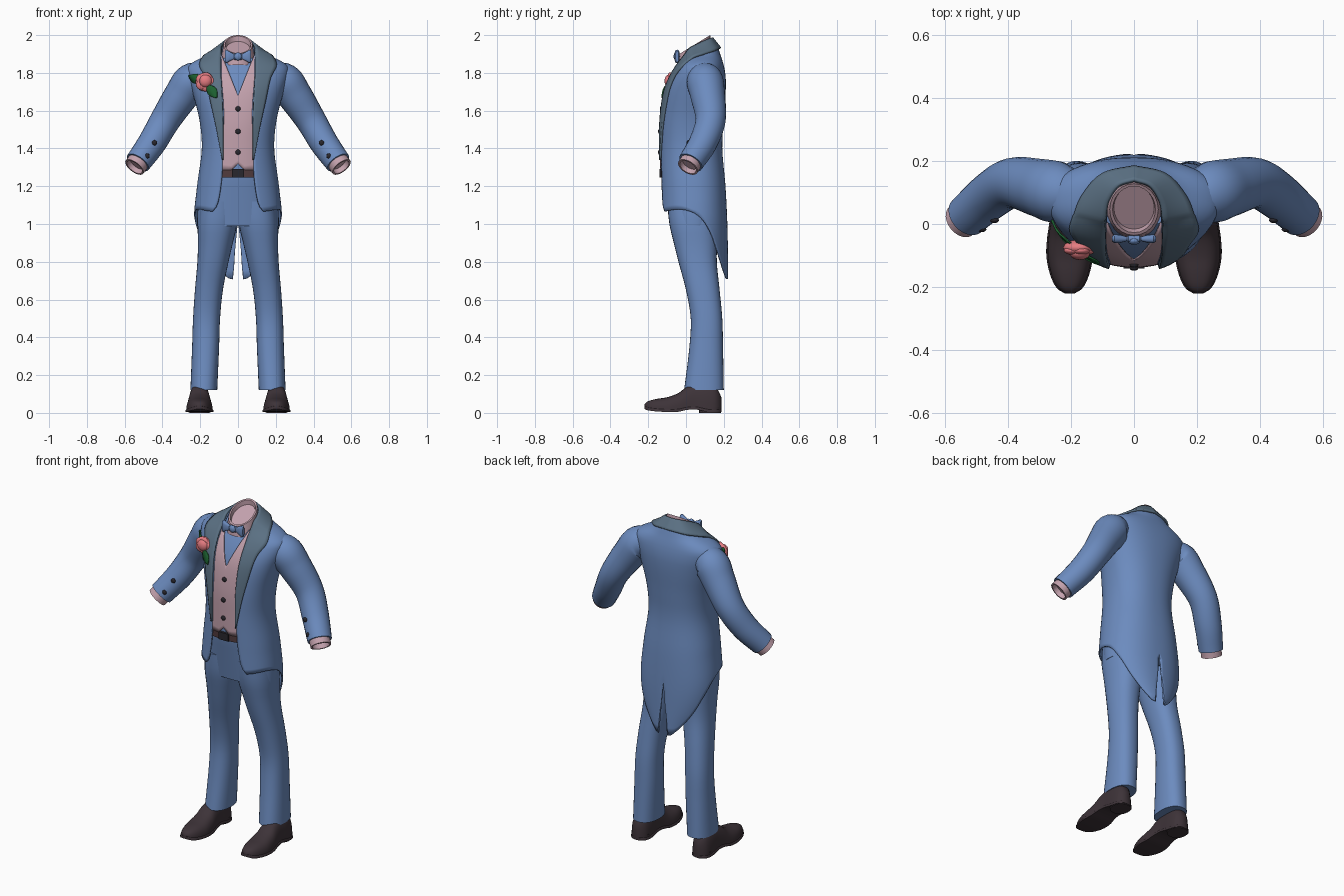
import bpy, bmesh, math
from mathutils import Vector

if "Cube" in bpy.data.objects:
    bpy.data.objects.remove(bpy.data.objects["Cube"])

def mat(name, c):
    m = bpy.data.materials.new(name)
    m.diffuse_color = (*c, 1)
    m.use_nodes = True
    m.node_tree.nodes["Principled BSDF"].inputs["Base Color"].default_value = m.diffuse_color
    return m

BLUE = mat("suit blue", (0.15, 0.26, 0.52))
GREY = mat("lapel grey blue", (0.105, 0.165, 0.23))
PINK = mat("pale pink", (0.55, 0.36, 0.42))
SHOE = mat("shoe dark", (0.047, 0.033, 0.040))
BELT = mat("belt brown", (0.085, 0.045, 0.048))
DARK = mat("button black", (0.022, 0.020, 0.026))
ROSE = mat("rose pink", (0.78, 0.20, 0.22))
LEAF = mat("leaf green", (0.012, 0.12, 0.03))

def interp(tab, t):
    """Smooth interpolation of table rows (t, v1, v2...)."""
    t = min(max(t, tab[0][0]), tab[-1][0])
    i = 0
    while i < len(tab) - 2 and t > tab[i + 1][0]:
        i += 1
    a, b = tab[i], tab[i + 1]
    p, n = tab[max(i - 1, 0)], tab[min(i + 2, len(tab) - 1)]
    h = b[0] - a[0]
    s = (t - a[0]) / h
    out = []
    for k in range(1, len(a)):
        m0 = (b[k] - p[k]) / (b[0] - p[0]) * h
        m1 = (n[k] - a[k]) / (n[0] - a[0]) * h
        out.append((2*s**3 - 3*s*s + 1)*a[k] + (s**3 - 2*s*s + s)*m0
                   + (3*s*s - 2*s**3)*b[k] + (s**3 - s*s)*m1)
    return out

def grid(name, rows, m, closed=False, mirror=False, thick=0, angle=45):
    """Skin rows of points; closed rows become a capped tube."""
    bm = bmesh.new()
    vs = [[bm.verts.new(p) for p in r] for r in rows]
    n = len(rows[0])
    for a, b in zip(vs, vs[1:]):
        for j in range(n if closed else n - 1):
            k = (j + 1) % n
            bm.faces.new((a[j], a[k], b[k], b[j]))
    if closed:
        bm.faces.new(vs[0])
        bm.faces.new(vs[-1])
    bmesh.ops.remove_doubles(bm, verts=bm.verts, dist=1e-5)
    bmesh.ops.recalc_face_normals(bm, faces=bm.faces)
    me = bpy.data.meshes.new(name)
    bm.to_mesh(me)
    bm.free()
    for f in me.polygons:
        f.use_smooth = True
    me.set_sharp_from_angle(angle=math.radians(angle))
    me.materials.append(m)
    ob = bpy.data.objects.new(name, me)
    bpy.context.collection.objects.link(ob)
    if mirror:
        ob.modifiers.new("mirror", 'MIRROR')
    if thick:
        s = ob.modifiers.new("thickness", 'SOLIDIFY')
        s.thickness, s.offset = thick, 0
    return ob

def pw(v, e):
    return math.copysign(abs(v) ** e, v)

def flat_ring(z, x0, x1, y0, y1, n=32, p=2.3):
    return [((x0+x1)/2 + (x1-x0)/2*pw(math.cos(a), 2/p), (y0+y1)/2 + (y1-y0)/2*pw(math.sin(a), 2/p), z)
            for a in (2*math.pi*i/n for i in range(n))]

def ring(c, d, rx, ry, n=24):
    d = Vector(d).normalized()
    u = Vector((0, 1, 0)).cross(d).normalized()
    v = d.cross(u)
    return [Vector(c) + u*rx*math.cos(2*math.pi*i/n) + v*ry*math.sin(2*math.pi*i/n) for i in range(n)]

def blob(name, c, r, m, rot=(0, 0, 0)):
    bpy.ops.mesh.primitive_uv_sphere_add(segments=16, ring_count=10, location=c, rotation=rot)
    ob = bpy.context.object
    ob.name, ob.scale = name, r
    ob.data.materials.append(m)
    bpy.ops.object.shade_smooth()
    return ob

# Torso cross-section by height: z, half width, front y, back y
P = 2.3
BODY = [(.70, .13, -.135, .22), (.85, .205, -.135, .218), (1.0, .23, -.135, .215), (1.2, .213, -.136, .205),
        (1.4, .188, -.138, .188), (1.55, .2, -.135, .195), (1.7, .238, -.112, .206), (1.78, .262, -.08, .206),
        (1.83, .262, -.05, .198), (1.86, .225, -.03, .19), (1.89, .16, -.01, .18), (1.92, .12, .01, .17),
        (1.95, .09, .03, .16)]

def front_y(x, z):
    w, f, b = interp(BODY, z)
    q = min(abs(x) / w, 1)
    return (f+b)/2 - (b-f)/2 * (1 - q**P)**(1/P)

# Tailcoat: open front, hem sweeping down to split tails
OPEN = [(1.06, .14), (1.1, .11), (1.24, .086), (1.4, .08), (1.6, .075), (1.8, .088), (1.95, .085)]
HEM = [(-.14, 1.06), (-.015, 1.077), (.075, 1.035), (.13, .945), (.16, .84), (.19, .725), (.22, .705)]

def coat(u, z):
    w, f, b = interp(BODY, z)
    xo = interp(OPEN, z)[0]
    t0 = -math.acos(min(xo / w, .98) ** (P/2))
    t = t0 + (math.pi/2 - t0) * u
    x = w * max(math.cos(t), 0) ** (2/P)
    if u == 1:
        x = 0
    return (max(x, (1.02 - z) * .1), (f+b)/2 + (b-f)/2 * pw(math.sin(t), 2/P), z)

N = 36
hem = [interp(HEM, coat(j/N, 1.06)[1])[0] for j in range(N + 1)]
rows = [[coat(j/N, hem[j] + (1.45 - hem[j]) * i/16) for j in range(N + 1)] for i in range(16)]
rows += [[coat(j/N, 1.45 + .36*i/12) for j in range(N + 1)] for i in range(12)]
rows += [[coat(j/N, 1.81 + .13*i/13) for j in range(N + 1)] for i in range(14)]
grid("tailcoat", rows, BLUE, mirror=True, thick=.008)

# Shirt and trouser seat inside the coat
def inner(z, grow=0):
    w, f, b = interp(BODY, z)
    e = .012 + max(0, 1.25 - z) * .15 - grow
    return flat_ring(z, -w*.94 - grow/2, w*.94 + grow/2, f + e, b - e, 48)
grid("shirt_and_seat", [inner(.99 + .89*i/26) for i in range(27)], BLUE, closed=True)
grid("belt", [inner(z, .009) for z in (1.245, 1.29)], BELT, closed=True)

# Waistcoat panel with V neck and notched bottom
rows = []
for i in range(21):
    r = []
    for j in range(11):
        x = .12 * j/10
        lo, hi = 1.285 + max(0, .035 - x), min(1.68 + 2.5*x, 1.89)
        z = lo + (hi - lo) * i/20
        r.append((x, front_y(x, z) + .003, z))
    rows.append(r)
grid("waistcoat", rows, PINK, mirror=True, thick=.006)

# Lapels and collar: inner edge xyz, outer edge xyz, from nape to waist
LAP = [(0, 0, .138, 1.985, 0, .182, 1.93), (1, .05, .120, 1.978, .10, .158, 1.92),
       (2, .082, .07, 1.955, .16, .095, 1.90), (3, .09, .015, 1.925, .188, .035, 1.88),
       (4, .09, -.03, 1.87, .203, -.02, 1.835), (5, .09, -.07, 1.80, .172, -.06, 1.77),
       (6, .082, -.11, 1.65, .145, -.1, 1.65), (7, .078, -.12, 1.5, .112, -.12, 1.5),
       (8, .078, -.13, 1.34, .083, -.13, 1.34)]
rows = []
for i in range(49):
    t = i / 6
    v = interp(LAP, t)
    a, b = Vector(v[:3]), Vector(v[3:])
    r = []
    for j in range(7):
        q = a.lerp(b, j/6)
        k = min(max(t - 3, 0), 1)
        q.y += k * (front_y(q.x, q.z) - .009 - q.y)
        r.append(q)
    rows.append(r)
grid("lapel_collar", rows, GREY, mirror=True, thick=.012)

# Neckband with tilted hollow top
T = (0, -.52, .85)
grid("shirt_collar", [ring((0, .05, 1.85), (0, -.1, 1), .09, .095), ring((0, .048, 1.90), (0, -.35, 1), .085, .095),
                      ring((0, .046, 1.95), T, .077, .096), ring((0, .046, 1.95), T, .068, .086),
                      ring((0, .052, 1.925), T, .064, .08)], PINK, closed=True)

# Bow tie
bow = [(0, .017, .010), (.018, .018, .011), (.022, .014, .007), (.045, .026, .013), (.062, .036, .014), (.070, .03, .008)]
rows = [[(x, -.047 + d*pw(math.cos(a), .7), 1.887 + h*pw(math.sin(a), .7)) for a in (math.pi*k/8 for k in range(16))]
        for x, h, d in bow]
grid("bow_tie", rows, BLUE, closed=True, mirror=True)
blob("bow_knot", (0, -.053, 1.887), (.02, .013, .021), BLUE)

# Sleeves and cuffs
ARM = [(0, .17, .095, 1.77, .07), (1, .24, .10, 1.757, .097), (2, .30, .115, 1.68, .092),
       (3, .385, .13, 1.55, .08), (4, .455, .09, 1.43, .075), (5, .53, .025, 1.325, .068)]
rows = []
for i in range(31):
    c = interp(ARM, i/6)
    d = Vector(interp(ARM, i/6 + .05)[:3]) - Vector(interp(ARM, i/6 - .05)[:3])
    rows.append(ring(c[:3], d, c[3], c[3]))
grid("sleeve", rows, BLUE, closed=True, mirror=True)
D = Vector((.54, -.44, -.71))
E = Vector((.53, .025, 1.325))
grid("cuff", [ring(E + D*s, D, r, r) for s, r in ((-.02, .058), (.034, .058), (.034, .048), (.005, .046))],
     PINK, closed=True, mirror=True)

# Trouser legs: z, inner x, outer x, front y, back y
LEG = [(.12, .11, .252, -.01, .2), (.35, .1, .243, .018, .196), (.5, .095, .238, .025, .192), (.65, .08, .228, 0, .178),
       (.8, .05, .215, -.04, .163), (.9, .027, .212, -.065, .165), (1.0, .005, .213, -.088, .167), (1.12, 0, .2, -.1, .17)]
grid("trouser_leg", [flat_ring(.12 + i/24, *interp(LEG, .12 + i/24)) for i in range(25)], BLUE, closed=True, mirror=True)

# Shoes: y, half width, underside z, top z
FOOT = [(-.22, .012, .02, .045), (-.205, .036, .014, .06), (-.16, .058, .008, .073), (-.1, .07, .005, .083),
        (-.04, .067, .006, .105), (0, .061, .015, .135), (.05, .056, .018, .155), (.12, .055, .004, .155),
        (.165, .045, .002, .13), (.188, .02, .004, .08)]
def shoe_row(y, g=0, h=None):
    w, z0, z1 = interp(FOOT, y)
    if h:
        z1 = z0 + h
    e = .4 if h else .75
    return [(.204 + (w+g)*pw(math.cos(a), e), y, z0 + (z1 - z0)*pw(math.sin(a), e))
            for a in (math.pi*k/14 for k in range(15))]
ys = [-.22 + .408*i/34 for i in range(35)]
grid("shoe", [shoe_row(y) for y in ys], SHOE, closed=True, mirror=True)
grid("shoe_sole", [shoe_row(y, .004, .018) for y in ys], SHOE, closed=True, mirror=True)
grid("shoe_heel", [flat_ring(z, .15, .258, .07, .186) for z in (0, .03)], SHOE, closed=True, mirror=True)

# Buttons and buckle
for z in (1.61, 1.49, 1.38):
    blob("waistcoat_button", (0, front_y(0, z) - .002, z), (.014, .008, .014), DARK)
for s in (-1, 1):
    for x, y, z in ((.442, .012, 1.43), (.482, -.017, 1.36)):
        blob("sleeve_button", (s*x, y, z), (.014, .009, .014), DARK)
bpy.ops.mesh.primitive_cube_add(size=1, location=(0, -.134, 1.268))
buckle = bpy.context.object
buckle.name, buckle.scale = "belt_buckle", (.065, .014, .045)
buckle.data.materials.append(DARK)

# Buttonhole rose with two leaves
blob("rose_base", (-.175, -.075, 1.752), (.05, .026, .05), ROSE)
blob("rose_bud", (-.172, -.09, 1.757), (.034, .024, .034), ROSE)
for k in range(5):
    a = k * 2*math.pi/5
    blob("rose_petal", (-.175 + .024*math.cos(a), -.084, 1.752 + .024*math.sin(a)), (.028, .014, .028), ROSE)
for name, x, z, ang in (("leaf_upper", -.222, 1.768, 2.7), ("leaf_lower", -.138, 1.703, -.95)):
    rows = []
    for i in range(9):
        s = i/8 - .5
        w = .026 * math.cos(s * math.pi * .96)
        r = []
        for q in (-1, 0, 1):
            px = x + .085*s*math.cos(ang) - w*q*math.sin(ang)
            pz = z + .085*s*math.sin(ang) + w*q*math.cos(ang)
            r.append((px, front_y(px, pz) - .024 + .004*(q == 0), pz))
        rows.append(r)
    grid(name, rows, LEAF, thick=.006)
